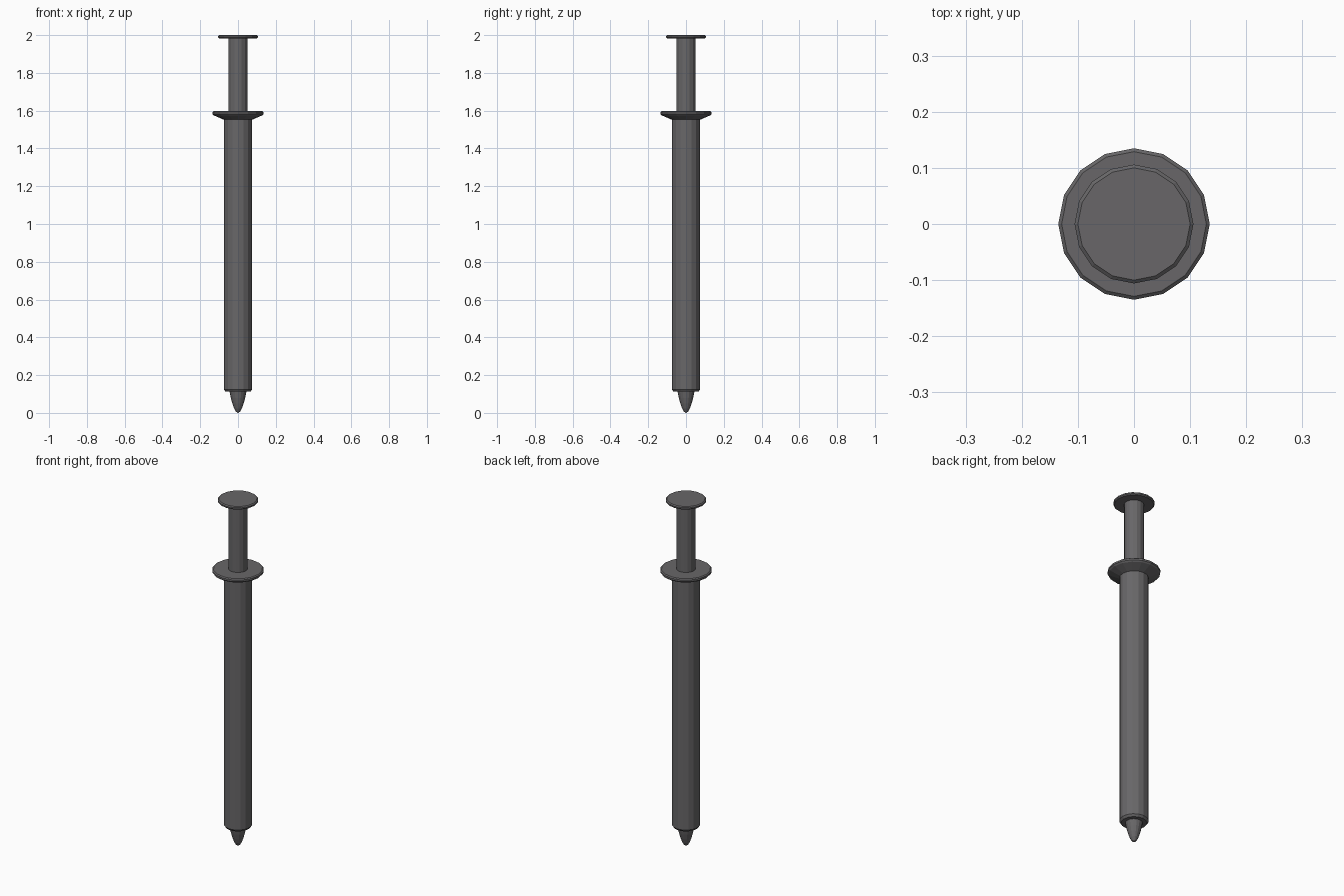
import bpy, bmesh, math

if "Cube" in bpy.data.objects:
    bpy.data.objects.remove(bpy.data.objects["Cube"])

grey = bpy.data.materials.new("dark grey")
grey.diffuse_color = (0.138, 0.134, 0.139, 1)
grey.use_nodes = True
grey.node_tree.nodes["Principled BSDF"].inputs["Base Color"].default_value = grey.diffuse_color
SIDES = 16


def lathe(name, profile):
    """Solid of revolution from (radius, z) points listed bottom to top."""
    bm = bmesh.new()
    rings = []
    for r, z in profile:
        if r == 0:
            rings.append([bm.verts.new((0, 0, z))] * SIDES)
        else:
            rings.append([bm.verts.new((r * math.cos(2 * math.pi * i / SIDES),
                                        r * math.sin(2 * math.pi * i / SIDES), z))
                          for i in range(SIDES)])
    for low, high in zip(rings, rings[1:]):
        for i in range(SIDES):
            j = (i + 1) % SIDES
            quad = [low[i], low[j], high[j], high[i]]
            bm.faces.new(list(dict.fromkeys(quad)))
    # close the flat ends
    for ring in (rings[0], rings[-1]):
        if len(set(ring)) > 1:
            bm.faces.new(ring)
    bmesh.ops.recalc_face_normals(bm, faces=bm.faces)
    mesh = bpy.data.meshes.new(name)
    bm.to_mesh(mesh)
    bm.free()
    mesh.materials.append(grey)
    obj = bpy.data.objects.new(name, mesh)
    bpy.context.collection.objects.link(obj)
    return obj


# Rounded pointed tip
lathe("tip", [(0, 0), (0.011, 0.006), (0.021, 0.024), (0.03, 0.05),
              (0.038, 0.08), (0.045, 0.115)])

# Barrel with chamfered foot and flared finger flange
lathe("barrel", [(0.066, 0.112), (0.075, 0.124), (0.075, 1.552), (0.128, 1.575),
                 (0.135, 1.582), (0.135, 1.592), (0.129, 1.597)])

# Plunger rod and thumb disc
lathe("plunger_rod", [(0.051, 1.58), (0.051, 1.99)])
lathe("thumb_disc", [(0.101, 1.983), (0.106, 1.988), (0.106, 1.995), (0.1, 2.0)])
